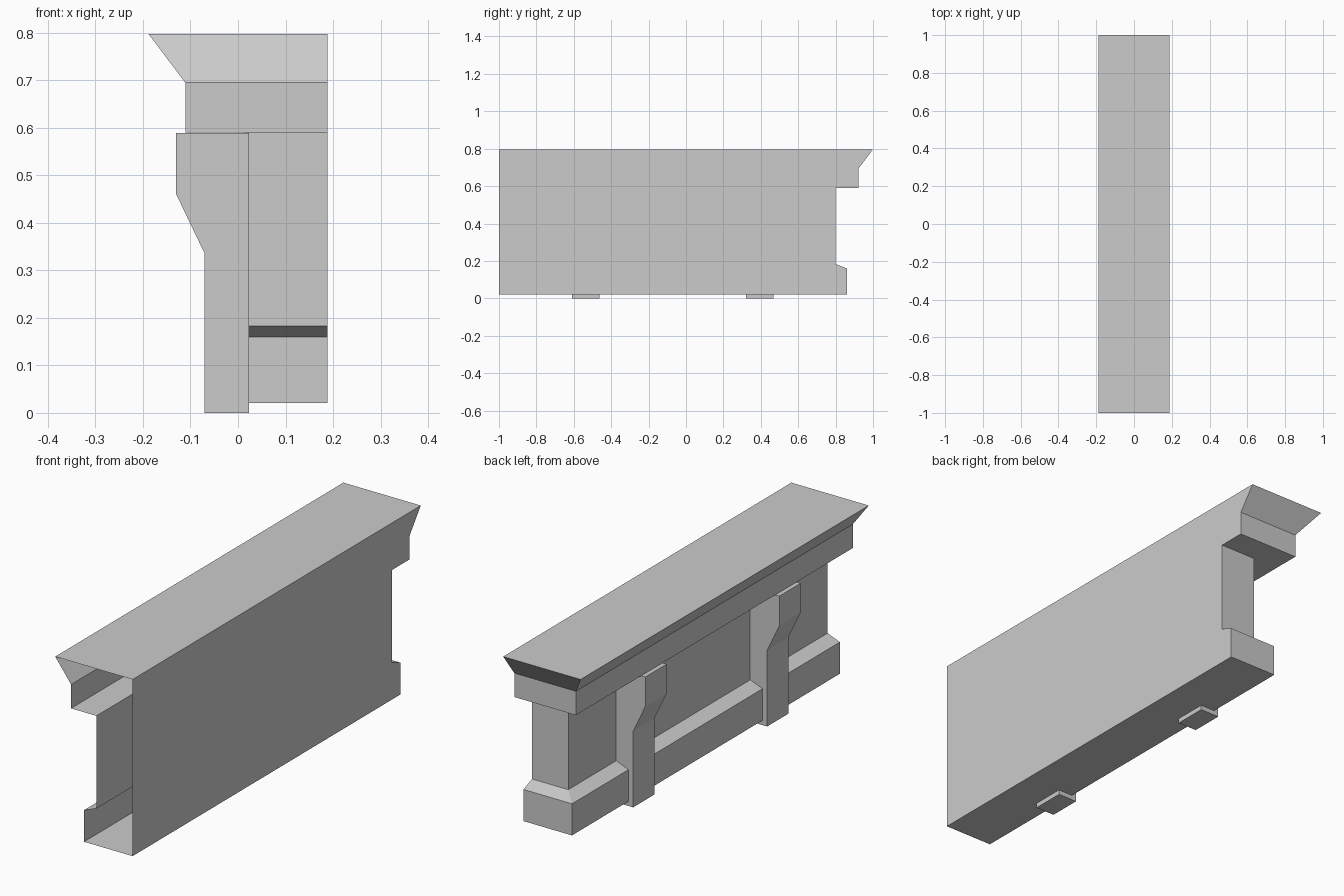
import bpy
import bmesh

cube = bpy.data.objects.get("Cube")
if cube:
    bpy.data.objects.remove(cube, do_unlink=True)

# Single plain material
GREY = (0.6, 0.6, 0.6, 1.0)
stone = bpy.data.materials.new("light grey stone")
stone.use_nodes = True
stone.diffuse_color = GREY
stone.node_tree.nodes["Principled BSDF"].inputs["Base Color"].default_value = GREY

HALF_W = 0.188
FRONT, BACK = -1.0, 1.0


def finish(name, bm):
    bmesh.ops.recalc_face_normals(bm, faces=bm.faces)
    mesh = bpy.data.meshes.new(name)
    bm.to_mesh(mesh)
    bm.free()
    mesh.materials.append(stone)
    obj = bpy.data.objects.new(name, mesh)
    bpy.context.collection.objects.link(obj)
    return obj


def make_counter_body():
    """Moulding swept round the left-hand corner, open at the front end."""
    # (inset from the crown edge, height), bottom to top
    profile = [(0.14, 0.021), (0.14, 0.16), (0.20, 0.183),
               (0.20, 0.59), (0.077, 0.59), (0.077, 0.695), (0.0, 0.797)]
    bm = bmesh.new()
    rows = []
    for inset, z in profile:
        x, y = -HALF_W + inset, BACK - inset
        path = [(x, FRONT), (x, y), (HALF_W, y)]
        rows.append([bm.verts.new((px, py, z)) for px, py in path])
    for low, high in zip(rows, rows[1:]):
        for i in range(2):
            bm.faces.new((low[i], low[i + 1], high[i + 1], high[i]))
    # Underside, top and flat rear panel
    foot = bm.verts.new((HALF_W, FRONT, profile[0][1]))
    head = bm.verts.new((HALF_W, FRONT, profile[-1][1]))
    bm.faces.new(rows[0] + [foot])
    bm.faces.new(rows[-1] + [head])
    bm.faces.new([foot] + [row[2] for row in rows] + [head])
    return finish("counter_body", bm)


def make_bracket(name, y0, y1):
    """Flared support extruded along the counter."""
    outline = [(0.023, 0.0), (0.023, 0.589), (-0.13, 0.589),
               (-0.13, 0.46), (-0.07, 0.335), (-0.07, 0.0)]
    bm = bmesh.new()
    side = bm.faces.new([bm.verts.new((x, y0, z)) for x, z in outline])
    ext = bmesh.ops.extrude_face_region(bm, geom=[side], use_keep_orig=True)
    moved = [v for v in ext["geom"] if isinstance(v, bmesh.types.BMVert)]
    bmesh.ops.translate(bm, verts=moved, vec=(0, y1 - y0, 0))
    return finish(name, bm)


make_counter_body()
make_bracket("front_bracket", -0.61, -0.463)
make_bracket("back_bracket", 0.32, 0.467)
